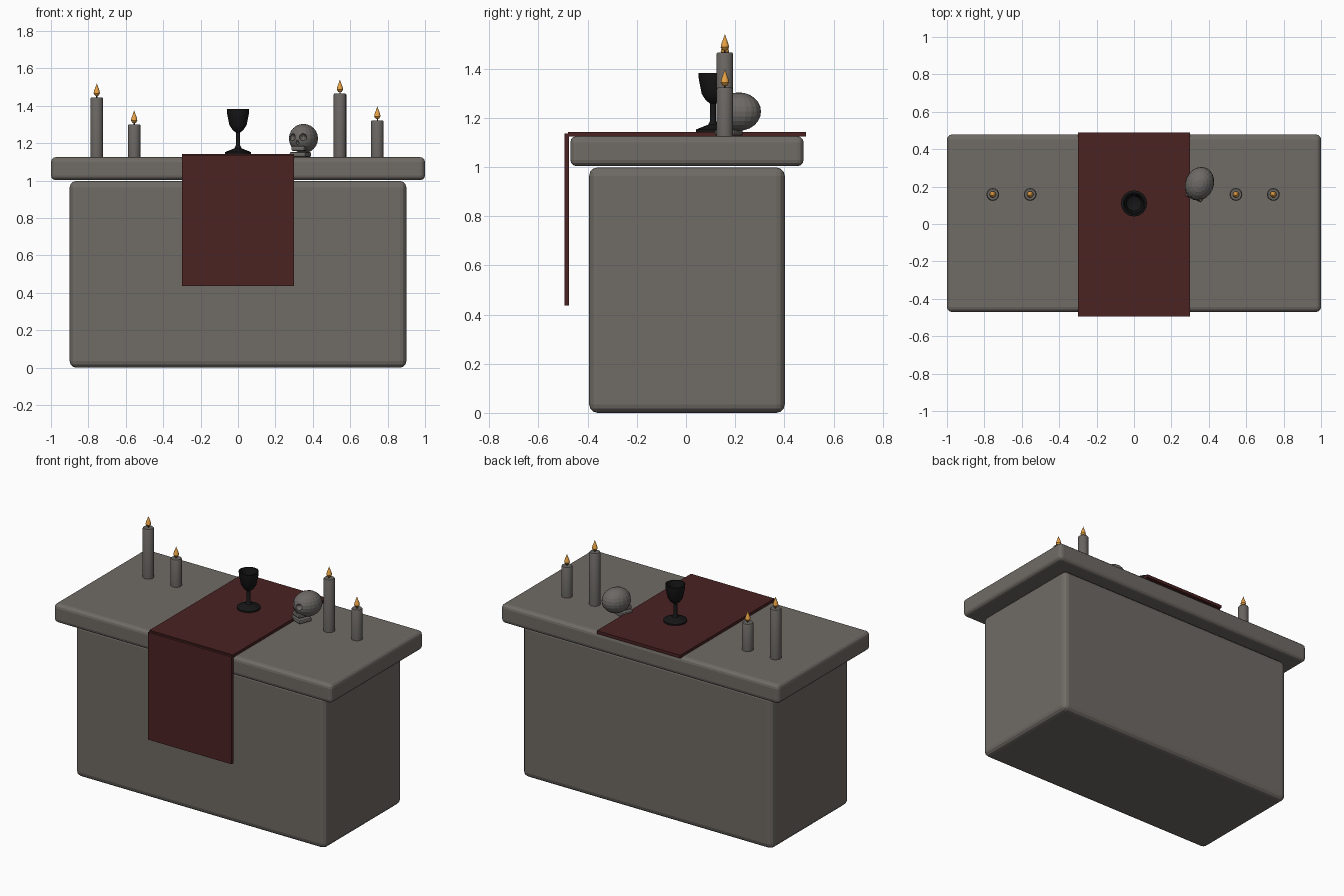
import bpy, bmesh, math
from mathutils import Matrix, Vector

if "Cube" in bpy.data.objects:
    bpy.data.objects.remove(bpy.data.objects["Cube"])


def material(name, rgb):
    m = bpy.data.materials.new(name)
    m.use_nodes = True
    m.diffuse_color = (*rgb, 1)
    m.node_tree.nodes["Principled BSDF"].inputs["Base Color"].default_value = (*rgb, 1)
    return m


STONE = material("warm grey stone", (0.16, 0.145, 0.13))
CLOTH = material("dark red cloth", (0.07, 0.016, 0.016))
WAX = material("grey wax", (0.14, 0.13, 0.12))
BONE = material("grey bone", (0.15, 0.14, 0.13))
FLAME = material("orange flame", (0.8, 0.36, 0.06))
BLACK = material("black metal", (0.008, 0.008, 0.008))


def make(name, bm, mat, smooth=True):
    bmesh.ops.recalc_face_normals(bm, faces=bm.faces)
    me = bpy.data.meshes.new(name)
    bm.to_mesh(me)
    bm.free()
    me.materials.append(mat)
    ob = bpy.data.objects.new(name, me)
    bpy.context.collection.objects.link(ob)
    if smooth:
        bpy.ops.object.select_all(action="DESELECT")
        ob.select_set(True)
        bpy.context.view_layer.objects.active = ob
        bpy.ops.object.shade_smooth_by_angle(angle=math.radians(40))
    return ob


def box(name, lo, hi, mat, bevel=0, segments=3):
    lo, hi = Vector(lo), Vector(hi)
    bm = bmesh.new()
    bmesh.ops.create_cube(bm, size=1, matrix=Matrix.Translation((lo + hi) / 2)
                          @ Matrix.Diagonal((*(hi - lo), 1)))
    if bevel:
        bmesh.ops.bevel(bm, geom=bm.edges[:], offset=bevel, segments=segments,
                        profile=0.5, affect="EDGES")
    return make(name, bm, mat, smooth=False)


def lathe(name, profile, centre, mat, sides=16):
    """Spin (radius, height) points about a vertical axis."""
    bm = bmesh.new()
    verts = [bm.verts.new((r, 0, z)) for r, z in profile]
    edges = [bm.edges.new(pair) for pair in zip(verts, verts[1:])]
    bmesh.ops.spin(bm, geom=verts + edges, cent=(0, 0, 0), axis=(0, 0, 1),
                   angle=math.tau, steps=sides, use_duplicate=False)
    bmesh.ops.remove_doubles(bm, verts=bm.verts, dist=0.0005)
    bmesh.ops.translate(bm, verts=bm.verts, vec=centre)
    return make(name, bm, mat)


def ball(name, frame, offset, size, mat, sides=20):
    bm = bmesh.new()
    bmesh.ops.create_uvsphere(bm, u_segments=sides, v_segments=sides // 2 + 2, radius=1,
                              matrix=frame @ Matrix.Translation(offset)
                              @ Matrix.Diagonal((*size, 1)))
    return make(name, bm, mat, smooth=False)


# Stone block and table slab
box("altar_body", (-0.9, -0.394, 0), (0.9, 0.402, 0.998), STONE, 0.035)
box("altar_slab", (-1, -0.47, 1.003), (1, 0.478, 1.125), STONE, 0.025)

# Cloth runner: flat part and front drop
box("cloth_top", (-0.3, -0.48, 1.123), (0.3, 0.488, 1.143), CLOTH)
box("cloth_drop", (-0.3, -0.494, 0.437), (0.3, -0.475, 1.135), CLOTH)

# Candles with wicks and flames
for i, (x, top) in enumerate([(-0.755, 1.445), (-0.555, 1.3), (0.545, 1.465), (0.745, 1.322)], 1):
    at = (x, 0.158, 0)
    lathe(f"candle_{i}", [(0, 1.12), (0.034, 1.12), (0.034, top - 0.006),
                          (0.03, top), (0, top)], at, WAX)
    lathe(f"wick_{i}", [(0.003, top - 0.002), (0.003, top + 0.02)], at, BLACK, 6)
    lathe(f"flame_{i}", [(0, top + 0.006), (0.01, top + 0.01), (0.017, top + 0.022),
                         (0.014, top + 0.037), (0.006, top + 0.058), (0, top + 0.075)],
          at, FLAME, 12)

# Chalice
lathe("chalice", [(0, 0), (0.07, 0), (0.07, 0.01), (0.02, 0.03), (0.012, 0.045),
                  (0.012, 0.115), (0.03, 0.13), (0.046, 0.155), (0.058, 0.215), (0.06, 0.24),
                  (0.053, 0.24), (0.04, 0.165), (0, 0.145)],
      (0, 0.11, 1.142), BLACK)

# Skull, turned a little aside
skull = Matrix.Translation((0.35, 0.215, 1.225)) @ Matrix.Rotation(math.radians(-22), 4, "Z")
cranium = ball("skull_cranium", skull, (0, 0, 0), (0.076, 0.092, 0.078), BONE)
for name, offset, size in [
        ("left_socket", (0.032, -0.092, 0.008), (0.021, 0.035, 0.021)),
        ("right_socket", (-0.032, -0.092, 0.008), (0.021, 0.035, 0.021)),
        ("nose_socket", (0, -0.095, -0.022), (0.009, 0.025, 0.013))]:
    cutter = ball(name + "_cutter", skull, offset, size, BONE, 12)
    cutter.hide_render = True
    cutter.hide_set(True)
    cut = cranium.modifiers.new(name, "BOOLEAN")
    cut.operation = "DIFFERENCE"
    cut.object = cutter

# Upper teeth ridge and jaw
for name, lo, hi in [("skull_teeth", (-0.038, -0.085, -0.066), (0.038, -0.01, -0.04)),
                     ("skull_jaw", (-0.047, -0.088, -0.098), (0.047, 0.0, -0.072))]:
    part = box(name, lo, hi, BONE, 0.008, 2)
    part.data.transform(skull)
